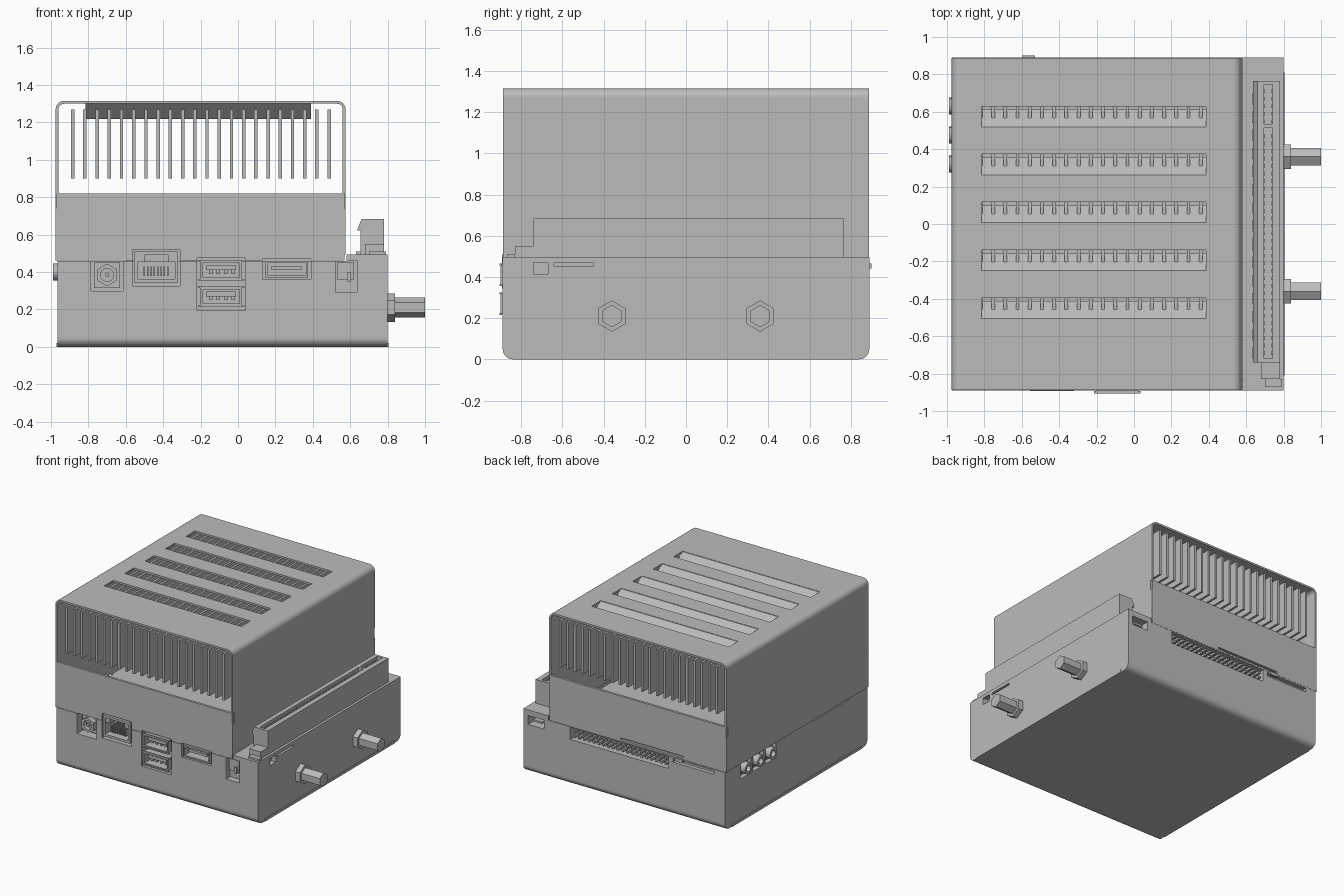
import bpy, bmesh, math
from mathutils import Matrix, Vector

old = bpy.data.objects.get("Cube")
if old:
    bpy.data.objects.remove(old, do_unlink=True)

grey = bpy.data.materials.new("light_grey_metal")
grey.use_nodes = True
COLOUR = (0.5, 0.5, 0.5, 1)
grey.diffuse_color = COLOUR
grey.node_tree.nodes["Principled BSDF"].inputs["Base Color"].default_value = COLOUR


def finish(name, bm):
    bmesh.ops.recalc_face_normals(bm, faces=bm.faces)
    me = bpy.data.meshes.new(name)
    bm.to_mesh(me)
    bm.free()
    me.materials.append(grey)
    ob = bpy.data.objects.new(name, me)
    bpy.context.collection.objects.link(ob)
    return ob


def add_box(bm, x0, x1, y0, y1, z0, z1):
    size = Matrix.Diagonal((x1 - x0, y1 - y0, z1 - z0, 1))
    mid = Matrix.Translation(((x0 + x1) / 2, (y0 + y1) / 2, (z0 + z1) / 2))
    bmesh.ops.create_cube(bm, size=1, matrix=mid @ size)


def boxes(name, *specs):
    bm = bmesh.new()
    for s in specs:
        add_box(bm, *s)
    return finish(name, bm)


def prism(name, pts, axis, a, b):
    """Extrude a closed 2D outline along x or y."""
    bm = bmesh.new()
    put = (lambda p: (a, p[0], p[1])) if axis == "x" else (lambda p: (p[0], a, p[1]))
    face = bm.faces.new([bm.verts.new(put(p)) for p in pts])
    ext = bmesh.ops.extrude_face_region(bm, geom=[face])
    shift = Vector((b - a, 0, 0)) if axis == "x" else Vector((0, b - a, 0))
    bmesh.ops.translate(bm, vec=shift, verts=[v for v in ext["geom"] if isinstance(v, bmesh.types.BMVert)])
    return finish(name, bm)


def ngon(cx, cz, r, n, turn=0.0):
    return [(cx + r * math.sin(turn + math.tau * i / n), cz + r * math.cos(turn + math.tau * i / n)) for i in range(n)]


def arc(cx, cz, r, start, end, n=6):
    angles = [math.radians(start + (end - start) * i / n) for i in range(n + 1)]
    return [(cx + r * math.cos(t), cz + r * math.sin(t)) for t in angles]


def cut(ob, cutter):
    mod = ob.modifiers.new("cut", "BOOLEAN")
    mod.operation, mod.solver, mod.object = "DIFFERENCE", "EXACT", cutter
    bpy.context.view_layer.objects.active = ob
    bpy.ops.object.modifier_apply(modifier=mod.name)


def frame(name, x0, x1, z0, z1, y0, y1, t=0.012):
    """Open rectangular connector sleeve facing the front."""
    return boxes(name, (x0, x1, y0, y1, z0, z0 + t), (x0, x1, y0, y1, z1 - t, z1),
                 (x0, x0 + t, y0, y1, z0 + t, z1 - t), (x1 - t, x1, y0, y1, z0 + t, z1 - t))


# Lower case with rounded lower edges, and the raised side ledge
outline = arc(-0.84, 0.05, 0.05, 180, 270) + arc(0.84, 0.05, 0.05, 270, 360) + [(0.89, 0.46), (-0.89, 0.46)]
base = prism("lower_case", outline, "x", -0.965, 0.8)
ledge = boxes("side_ledge", (0.58, 0.8, -0.89, 0.89, 0.455, 0.495))
plate = boxes("bottom_plate", (-0.97, 0.805, -0.81, 0.81, 0, 0.02))

# Heat sink body, end flanges and fins
body = boxes("heat_sink_body", (-0.94, 0.545, -0.88, 0.88, 0.45, 0.91))
flanges = [boxes(n + "_flange", (-0.972, 0.57, min(a, b), max(a, b), 0.462, 0.82))
           for n, a, b in (("front", -0.889, -0.87), ("back", 0.889, 0.87))]
boxes("heat_sink_fins", *[(-0.893 + i * 0.0653, -0.875 + i * 0.0653, -0.88, 0.88, 0.9, 1.27) for i in range(22)])

# Folded cover with louvre slots
outer = [(0.575, 0.495)] + arc(0.53, 1.27, 0.045, 0, 90) + arc(-0.93, 1.27, 0.045, 90, 180) + [(-0.975, 0.462)]
inner = [(-0.96, 0.462)] + arc(-0.93, 1.27, 0.03, 180, 90) + arc(0.53, 1.27, 0.03, 90, 0) + [(0.56, 0.495)]
cover = prism("top_cover", outer + inner, "y", -0.888, 0.888)
slots = [-0.455 + i * 0.256 for i in range(5)]
cutter = boxes("slot_cutter", *[(-0.815, 0.385, y - 0.055, y + 0.06, 1.25, 1.4) for y in slots],
               *[(x, x + 0.06, s * 0.88 - 0.012, s * 0.88 + 0.012, 0.74, 0.82) for x in (-1, 0.55) for s in (-1, 1)])
cut(cover, cutter)
bpy.data.objects.remove(cutter)
for i, y in enumerate(slots):
    prism(f"louvre_{i + 1}", [(y - 0.065, 1.313), (y - 0.05, 1.313), (y + 0.042, 1.228), (y + 0.032, 1.218)],
          "x", -0.815, 0.39)

# Port openings, grooves and seams
F = (-1, -0.78)
B = (0.8, 1)
cutter = boxes(
    "port_cutter",
    (-0.785, -0.615, *F, 0.3, 0.462), (-0.565, -0.31, *F, 0.325, 0.52),
    (-0.22, 0.04, *F, 0.195, 0.475), (0.13, 0.39, *F, 0.36, 0.47),
    (0.52, 0.635, -1, -0.84, 0.29, 0.462), (-0.47, 0.39, *B, 0.36, 0.455),
    (-0.87, -0.51, 0.86, 1, 0.42, 0.45), (0.62, 0.76, *B, 0.38, 0.45),
    (-0.6, -0.05, 0.87, 1, 0.475, 0.49),
    (0.76, 0.9, -0.74, -0.67, 0.415, 0.47), (0.78, 0.9, -0.64, -0.45, 0.452, 0.468),
    (-1, -0.95, -0.66, -0.2, 0.445, 0.5),
    *[(-1, -0.88, y - 0.065, y + 0.065, 0.335, 0.458) for y in (0.32, 0.475, 0.63)],
    *[(-0.73, 0.33, s * 0.9 - 0.04, s * 0.9 + 0.04, 0.85, 0.864) for s in (-1, 1)],
    *[(x, x + 0.018, s * 0.9 - 0.04, s * 0.9 + 0.04, 0.83, 0.852) for s in (-1, 1) for x in (-0.73, 0.312)])
for ob in (base, ledge, body, *flanges):
    cut(ob, cutter)
bpy.data.objects.remove(cutter)

# Power jack: star ring and centre pin
boxes("power_jack_body", (-0.77, -0.63, -0.84, -0.77, 0.315, 0.45))
ring = prism("power_jack_ring", ngon(-0.7, 0.385, 0.06, 6), "y", -0.88, -0.83)
hole = prism("jack_cutter", ngon(-0.7, 0.385, 0.035, 16), "y", -0.9, -0.845)
cut(ring, hole)
bpy.data.objects.remove(hole)
prism("power_jack_pin", ngon(-0.7, 0.385, 0.012, 12), "y", -0.875, -0.83)

# Network socket with contacts and latch notch
frame("network_socket", -0.555, -0.32, 0.345, 0.51, -0.893, -0.78, 0.018)
boxes("network_contacts", *[(-0.505 + i * 0.018, -0.497 + i * 0.018, -0.87, -0.78, 0.38, 0.43) for i in range(8)],
      (-0.54, -0.5, -0.885, -0.78, 0.455, 0.5), (-0.375, -0.335, -0.885, -0.78, 0.455, 0.5))

# Two stacked data ports
for name, z in (("lower", 0.22), ("upper", 0.36)):
    frame(name + "_data_port", -0.2, 0.02, z, z + 0.1, -0.9, -0.78)
    boxes(name + "_data_port_lips", (-0.215, 0.035, -0.905, -0.893, z - 0.005, z + 0.004),
          (-0.215, 0.035, -0.905, -0.893, z + 0.096, z + 0.105))
    boxes(name + "_data_port_tongue", (-0.17, -0.01, -0.88, -0.78, z + 0.05, z + 0.075),
          *[(-0.155 + i * 0.04, -0.135 + i * 0.04, -0.87, -0.78, z + 0.03, z + 0.05) for i in range(4)])

# Video port and corner switch
frame("video_port", 0.145, 0.375, 0.37, 0.46, -0.89, -0.78)
boxes("video_port_tongue", (0.18, 0.34, -0.875, -0.78, 0.41, 0.43))
boxes("corner_switch", (0.53, 0.62, -0.87, -0.83, 0.36, 0.45), (0.585, 0.605, -0.885, -0.83, 0.35, 0.4))
boxes("ledge_corner_block", (0.7, 0.79, -0.87, -0.83, 0.49, 0.51), (0.68, 0.78, -0.83, -0.74, 0.49, 0.55))

# Pin header at the back, plus the small tab and end socket
boxes("pin_header_strip", (-0.46, 0.38, 0.79, 0.83, 0.365, 0.45))
boxes("header_pins", *[(-0.45 + i * 0.042, -0.432 + i * 0.042, 0.82, 0.885, z, z + 0.018)
                       for i in range(20) for z in (0.38, 0.42)])
boxes("header_lid", (-0.47, 0.39, 0.87, 0.886, 0.455, 0.465))
boxes("back_tab", (-0.6, -0.53, 0.88, 0.9, 0.44, 0.465))
boxes("end_socket_tongue", (0.65, 0.73, 0.79, 0.87, 0.405, 0.42))

# Three round sockets on the side
for i, y in enumerate((0.32, 0.475, 0.63)):
    tube = prism(f"side_socket_{i + 1}", ngon(y, 0.4, 0.045, 20), "x", -0.99, -0.87)
    hole = prism("socket_cutter", ngon(y, 0.4, 0.025, 16), "x", -1.0, -0.9)
    cut(tube, hole)
    bpy.data.objects.remove(hole)
    boxes(f"side_socket_body_{i + 1}", (-0.94, -0.87, y - 0.055, y + 0.055, 0.345, 0.45))

# Long card connector on the ledge
rail = prism("card_connector", [(0.655, 0.49), (0.655, 0.62), (0.637, 0.625), (0.66, 0.683), (0.78, 0.683), (0.78, 0.49)],
             "y", -0.74, 0.765)
cutter = boxes("rail_cutter", (0.695, 0.74, -0.72, 0.515, 0.58, 0.8), (0.695, 0.74, 0.535, 0.745, 0.58, 0.8))
cut(rail, cutter)
bpy.data.objects.remove(cutter)
boxes("card_contacts", *[(x, x + 0.01, -0.7 + i * 0.04, -0.68 + i * 0.04, 0.57, 0.66)
                         for i in range(36) for x in (0.69, 0.735) if i != 30])
boxes("connector_tabs", *[(0.63, 0.66, -0.72 + i * 0.097, -0.66 + i * 0.097, 0.49, 0.51) for i in range(15)])

# Hexagonal mounting studs
for name, y in (("front", -0.36), ("back", 0.36)):
    prism(name + "_stud_nut", ngon(y, 0.21, 0.076, 6), "x", 0.79, 0.84)
    prism(name + "_stud", ngon(y, 0.21, 0.054, 6), "x", 0.83, 1.0)

# Screw heads under the case, in countersunk holes
for i, (x, y) in enumerate(((-0.9, -0.76), (-0.9, 0.76), (0.46, -0.76), (0.46, 0.76))):
    for nm, r, depth, target in (("screw_hole", 0.045, 0.015, True), ("screw_head", 0.036, 0.02, False)):
        bm = bmesh.new()
        z = -0.01 if target else 0.002
        bmesh.ops.create_cone(bm, cap_ends=True, segments=16, radius1=r, radius2=r, depth=depth * 2 if target else depth,
                              matrix=Matrix.Translation((x, y, z + (depth if target else depth / 2))))
        ob = finish(f"{nm}_{i + 1}", bm)
        if target:
            cut(plate, ob)
            bpy.data.objects.remove(ob)
